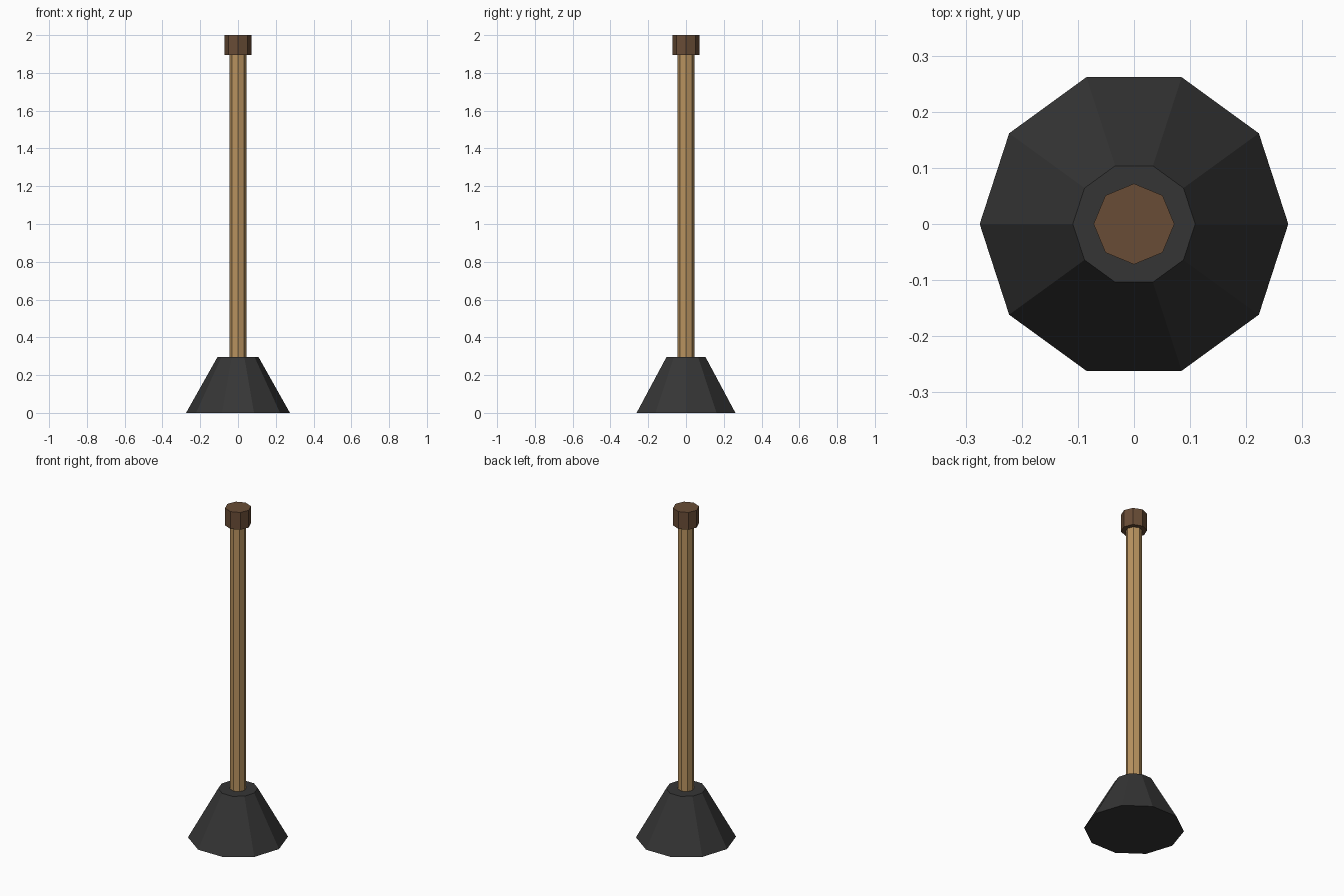
import bpy, bmesh
from math import pi
from mathutils import Matrix

if "Cube" in bpy.data.objects:
    bpy.data.objects.remove(bpy.data.objects["Cube"])


def material(name, rgb):
    m = bpy.data.materials.new(name)
    m.diffuse_color = (*rgb, 1)
    m.use_nodes = True
    m.node_tree.nodes["Principled BSDF"].inputs["Base Color"].default_value = m.diffuse_color
    return m


def frustum(name, sides, r_bottom, r_top, z0, z1, mat):
    """Flat-faced capped frustum with a corner on the x axis."""
    bm = bmesh.new()
    place = Matrix.Translation((0, 0, (z0 + z1) / 2)) @ Matrix.Rotation(pi / 2, 4, 'Z')
    bmesh.ops.create_cone(bm, cap_ends=True, segments=sides, radius1=r_bottom,
                          radius2=r_top, depth=z1 - z0, matrix=place)
    mesh = bpy.data.meshes.new(name)
    bm.to_mesh(mesh)
    bm.free()
    mesh.materials.append(mat)
    ob = bpy.data.objects.new(name, mesh)
    bpy.context.collection.objects.link(ob)
    return ob


rubber = material("black rubber", (0.036, 0.036, 0.036))
wood = material("light wood", (0.48, 0.29, 0.115))
dark_wood = material("dark wood", (0.14, 0.073, 0.037))

# Rubber cup, wooden handle and end cap
frustum("rubber_cup", 10, 0.275, 0.109, 0, 0.295, rubber)
frustum("handle", 8, 0.045, 0.045, 0.28, 1.90, wood)
frustum("end_cap", 8, 0.072, 0.072, 1.895, 2.0, dark_wood)
